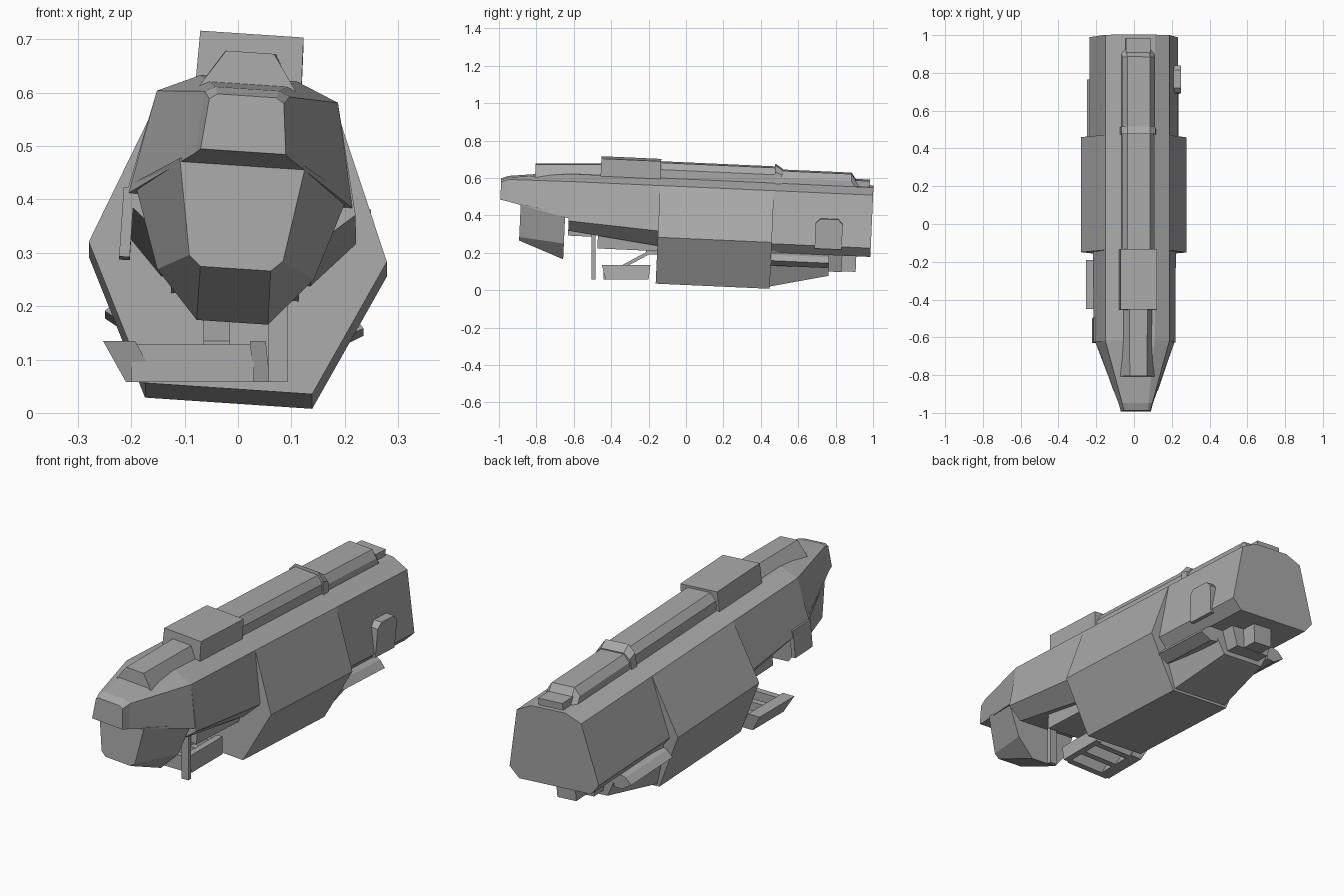
import bpy, bmesh
from mathutils import Matrix, Vector

default_cube = bpy.data.objects.get("Cube")
if default_cube:
    bpy.data.objects.remove(default_cube)

grey = bpy.data.materials.new("hull_grey")
grey.use_nodes = True
grey.diffuse_color = (.4, .4, .4, 1)
shader = grey.node_tree.nodes["Principled BSDF"]
shader.inputs["Base Color"].default_value = grey.diffuse_color

# The craft leans: nose up and rolled to one side, while the tray hangs level
PIVOT = Matrix.Translation((0, 0, .3))
PITCH = Matrix.Rotation(-.045, 4, 'X')
ROLL = Matrix.Rotation(.067, 4, 'Y')
LEAN = PIVOT @ PITCH @ ROLL @ PIVOT.inverted()
LEVEL = Matrix.Identity(4)

# Stations along the hull
BOW, NOSE_BACK, MID_FRONT, MID_BACK, STERN = -1, -.63, -.15, .46, .99
SPINE_FRONT, BLOCK_FRONT, SPINE_BACK = -.82, -.47, .87

# Edges and heights shared by several parts
ROOF = (.09, .6)
SHOULDER = (.17, .565)
DECK = .57
BELLY_TOP = .25


def skin(name, rings, frame=LEAN):
    """Join closed rings of points with flat faces and cap both ends."""
    bm = bmesh.new()
    loops = [[bm.verts.new(frame @ Vector(point)) for point in ring] for ring in rings]
    for near, far in zip(loops, loops[1:]):
        for i in range(len(near)):
            bm.faces.new((near[i - 1], near[i], far[i], far[i - 1]))
    bm.faces.new(loops[0])
    bm.faces.new(loops[-1])
    bmesh.ops.recalc_face_normals(bm, faces=bm.faces)
    mesh = bpy.data.meshes.new(name)
    bm.to_mesh(mesh)
    bm.free()
    mesh.materials.append(grey)
    part = bpy.data.objects.new(name, mesh)
    bpy.context.collection.objects.link(part)


def loft(name, *sections):
    """Each section is a station and its half profile of (x, z), mirrored across x."""
    rings = []
    for y, half in sections:
        right_side = [(x, y, z) for x, z in half]
        left_side = [(-x, y, z) for x, z in reversed(half)]
        rings.append(right_side + left_side)
    skin(name, rings)


def extrude(name, half, front, back):
    loft(name, (front, half), (back, half))


def plate(name, outline, side, other_side, frame=LEAN):
    """Stretch a (y, z) outline between two x positions."""
    skin(name, [[(x, y, z) for y, z in outline] for x in (side, other_side)], frame)


def box(name, xs, ys, zs, frame=LEAN):
    (front, back), (low, high) = ys, zs
    outline = [(front, low), (back, low), (back, high), (front, high)]
    plate(name, outline, *xs, frame)


def hull_profile(waist, keel):
    return [ROOF, SHOULDER, waist, keel]


def spine_profile(crest):
    """Chamfered ridge with upright sides standing on the deck."""
    return [(.06, crest), (.086, crest - .035), (.088, DECK)]


# Main hull
extrude("mid_hull", hull_profile((.28, .295), (.157, .038)), MID_FRONT, MID_BACK)
loft("front_hull",
     (NOSE_BACK, hull_profile((.217, .357), (.15, .3))),
     (MID_FRONT, hull_profile((.22, .325), (.14, .24))))
extrude("rear_hull", hull_profile((.235, .285), (.19, .235)), MID_BACK, STERN)

# Nose and chin
loft("nose",
     (BOW, [(.055, .55), (.07, .54), (.08, .445)]),
     (BOW + .04, [(.06, .565), (.08, .555), (.09, .438)]),
     (NOSE_BACK, [ROOF, SHOULDER, (.21, .37)]))
loft("chin",
     (BOW + .11, [(.118, .43), (.088, .25), (.066, .23)]),
     (NOSE_BACK - .02, [(.2, .39), (.147, .23), (.067, .14)]))
box("side_plate", (-.22, -.2), (NOSE_BACK, -.5), (BELLY_TOP, .38))
box("belly_slab", (-.12, .12), (BLOCK_FRONT, MID_FRONT), (.21, .3))

# Spine along the top
loft("front_spine",
     (SPINE_FRONT, [(.045, .64), (.092, DECK)]),
     (BLOCK_FRONT, [(.048, .655), (.092, DECK)]))
extrude("spine_block", [(.097, .69), (.1, DECK)], BLOCK_FRONT, MID_FRONT)
extrude("mid_spine", spine_profile(.68), MID_FRONT, MID_BACK)
loft("spine_collar",
     (MID_BACK, [(.06, .695), (.09, .66), (.098, DECK)]),
     (MID_BACK + .04, [(.06, .67), (.09, .645), (.098, DECK)]))
extrude("rear_spine", spine_profile(.665), MID_BACK, SPINE_BACK)
loft("spine_slope",
     (SPINE_BACK, spine_profile(.665)),
     (SPINE_BACK + .04, spine_profile(.61)))
box("spine_end", (-.064, .064), (SPINE_BACK, STERN - .02), (DECK, .632))

# Tapering rear belly with the tail box
loft("rear_belly",
     (MID_BACK, [(.2, BELLY_TOP), (.19, .19), (.148, .05)]),
     (.77, [(.17, BELLY_TOP), (.15, .19), (.11, .118)]))
extrude("tail_step", [(.12, BELLY_TOP), (.09, .14)], .76, .84)
box("tail_box", (-.05, .05), (.8, .915), (.142, BELLY_TOP))

# Matching fins under the rear hull
FIN = [(.15, BELLY_TOP), (.215, .225), (.243, .195), (.19, .165), (.15, .17)]
for name, side in (("left_fin", 1), ("right_fin", -1)):
    skin(name, [[(side * x, y, z) for x, z in FIN] for y in (MID_BACK, .77)])

# Side door with clipped upper corners
front, back, low, high, clip = .69, .835, .27, .43, .025
arch = [(front, low), (front, high - clip), (front + clip, high),
        (back - clip, high), (back, high - clip), (back, low)]
plate("side_door", arch, .18, .241)

# Hanging tray: sloping rails joined by cross bars
TRAY_FRONT, TRAY_BACK, TRAY_LOW, TRAY_HIGH = -.45, -.19, .058, .135
for name, edge, slope in (("tray_right_rail", -.253, .043), ("tray_left_rail", .052, .008)):
    inward = .06 if edge < 0 else -.03
    rings = []
    for y, lean in ((TRAY_FRONT, .02), (TRAY_BACK, -.01)):
        foot = edge + slope
        rings.append([(edge, y, TRAY_HIGH), (edge + inward, y, TRAY_HIGH),
                      (foot + inward, y + lean, TRAY_LOW), (foot, y + lean, TRAY_LOW)])
    skin(name, rings, LEVEL)
for i, name in enumerate(("tray_front_bar", "tray_mid_bar", "tray_back_bar")):
    y = TRAY_FRONT + .01 + i * .1
    box(name, (-.2, .03), (y, y + .03), (TRAY_LOW, TRAY_HIGH - .007), LEVEL)

# Post and bent arm that carry the tray
box("post", (.057, .093), (-.505, -.485), (TRAY_LOW, .32), LEVEL)
elbow, shelf, thick = -.2, .19, .02
arm = [(-.34, TRAY_HIGH - thick), (elbow, shelf), (MID_FRONT, shelf),
       (MID_FRONT, shelf + thick), (elbow, shelf + thick), (-.34, TRAY_HIGH)]
plate("tray_arm", arm, -.065, -.015, LEVEL)
brace = [(elbow - thick, shelf), (elbow, shelf),
         (elbow + thick, BELLY_TOP), (elbow, BELLY_TOP)]
plate("arm_brace", brace, -.06, -.02, LEVEL)
